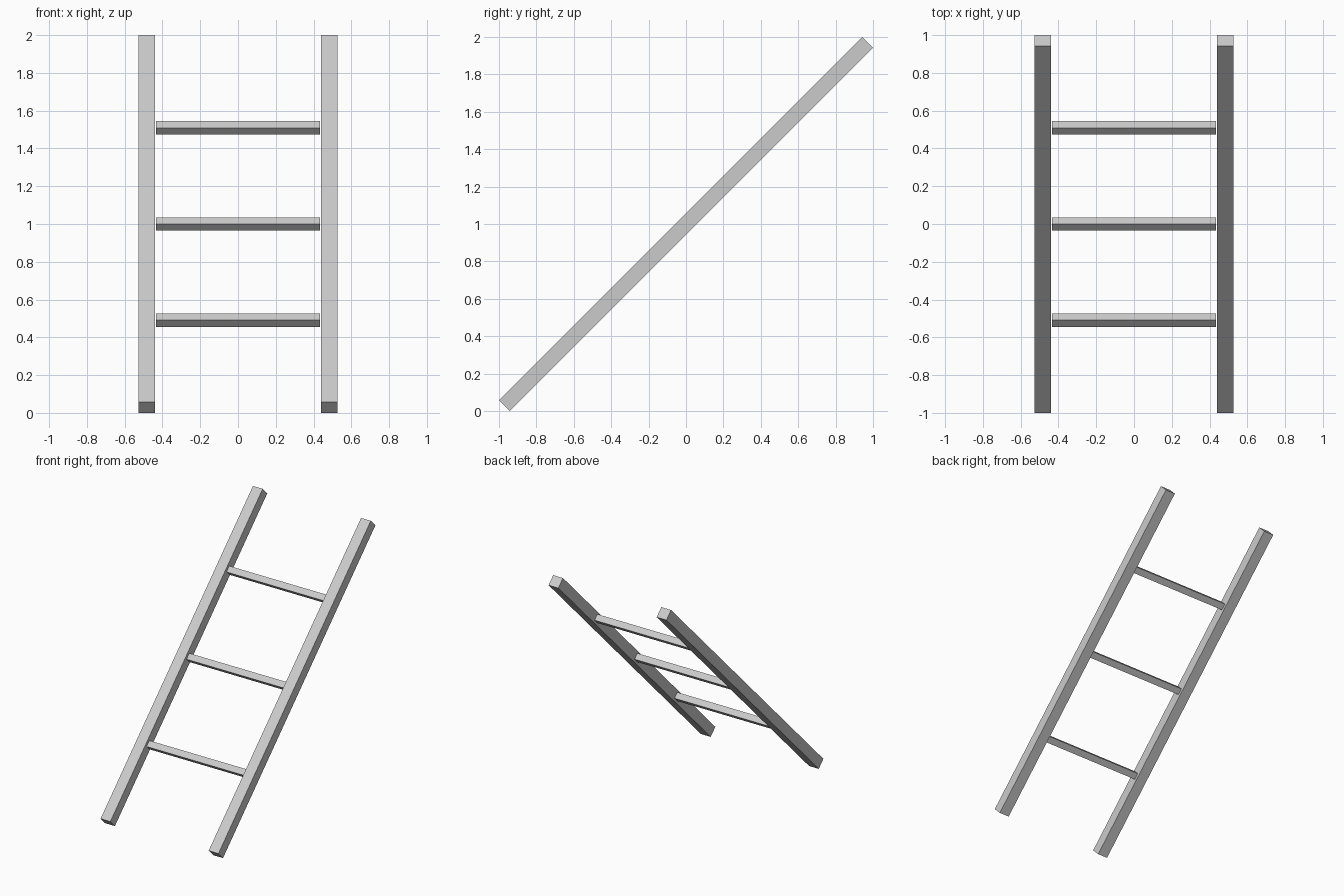
import bpy
from math import radians
from mathutils import Matrix

cube = bpy.data.objects.get("Cube")
if cube:
    bpy.data.objects.remove(cube, do_unlink=True)

# Single light grey finish
GREY = (0.6, 0.6, 0.6, 1)
grey = bpy.data.materials.new("light grey")
grey.use_nodes = True
grey.diffuse_color = GREY
grey.node_tree.nodes["Principled BSDF"].inputs["Base Color"].default_value = GREY

# Ladder plane leans back 45 degrees about its middle
lean = Matrix.Translation((0, 0, 1)) @ Matrix.Rotation(radians(-45), 4, 'X')


def bar(name, size, x=0, along=0):
    """Box placed in the ladder's own plane, then leaned back."""
    bpy.ops.mesh.primitive_cube_add(size=1)
    ob = bpy.context.object
    ob.name = ob.data.name = name
    ob.data.transform(lean @ Matrix.Translation((x, 0, along)) @ Matrix.Diagonal((*size, 1)))
    ob.data.materials.append(grey)


# Side rails
for name, side in (("left_rail", 1), ("right_rail", -1)):
    bar(name, (0.087, 0.083, 2.745), x=side * 0.482)

# Rungs
for name, step in (("lower_rung", -1), ("middle_rung", 0), ("upper_rung", 1)):
    bar(name, (0.868, 0.05, 0.05), along=step * 0.72)
